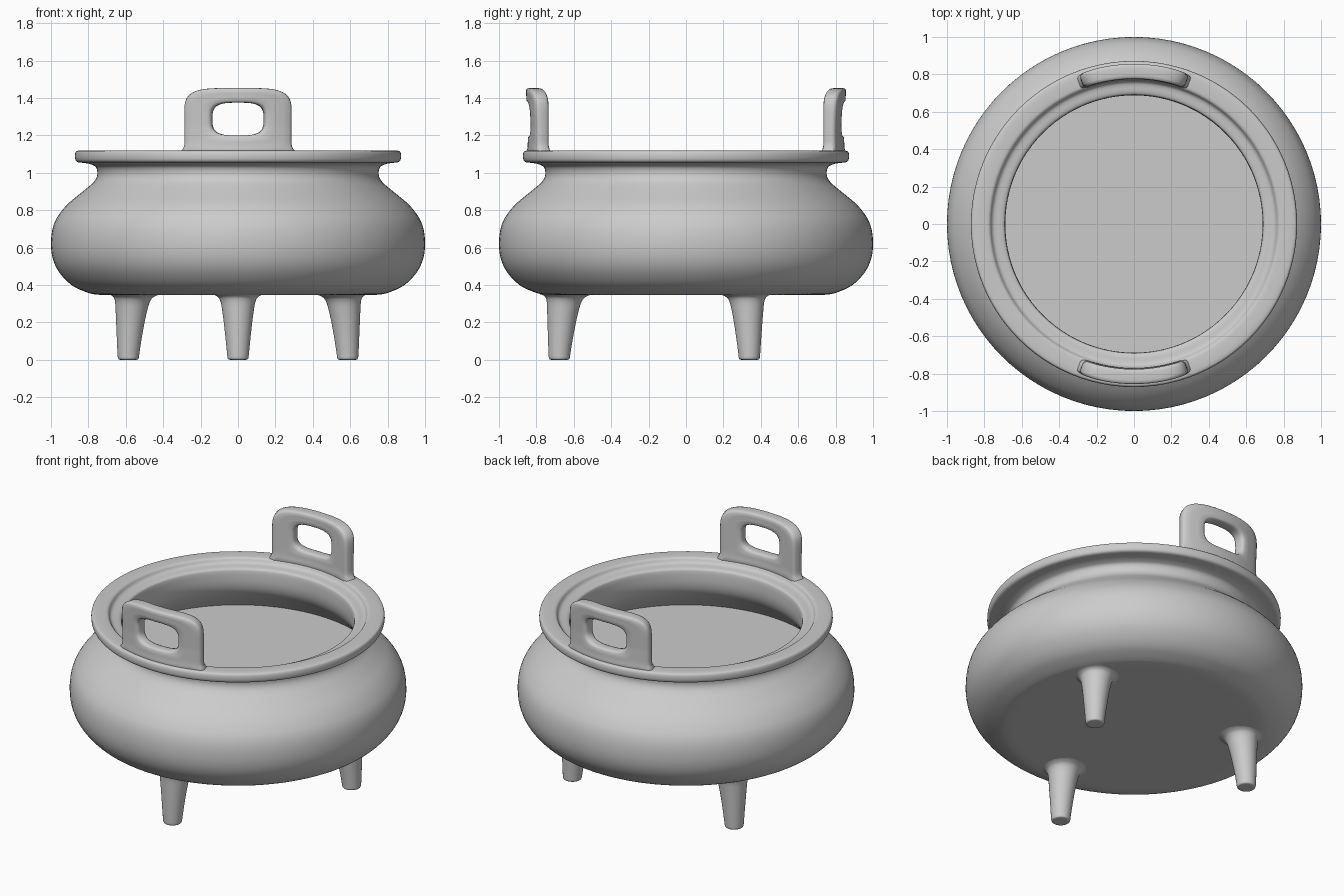
import bpy, bmesh
from math import sin, cos, pi, asin

if "Cube" in bpy.data.objects:
    bpy.data.objects.remove(bpy.data.objects["Cube"])


def finish(name, bm, angle=40):
    bmesh.ops.remove_doubles(bm, verts=bm.verts, dist=1e-5)
    bmesh.ops.recalc_face_normals(bm, faces=bm.faces)
    mesh = bpy.data.meshes.new(name)
    bm.to_mesh(mesh)
    bm.free()
    ob = bpy.data.objects.new(name, mesh)
    bpy.context.collection.objects.link(ob)
    bpy.ops.object.select_all(action='DESELECT')
    ob.select_set(True)
    bpy.context.view_layer.objects.active = ob
    bpy.ops.object.shade_smooth_by_angle(angle=angle * pi / 180)
    return ob


def rounded(points, passes=3):
    # corner cutting turns a control polygon into a smooth profile
    for _ in range(passes):
        out = [points[0]]
        for p, q in zip(points, points[1:]):
            out.append(tuple(a * 0.75 + b * 0.25 for a, b in zip(p, q)))
            out.append(tuple(a * 0.25 + b * 0.75 for a, b in zip(p, q)))
        points = out + [points[-1]]
    return points


def loft(bm, rings, wrap=False):
    loops = [[bm.verts.new(p) for p in ring] for ring in rings]
    pairs = list(zip(loops, loops[1:]))
    if wrap:
        pairs.append((loops[-1], loops[0]))
    n = len(loops[0])
    for a, b in pairs:
        for i in range(n):
            j = (i + 1) % n
            bm.faces.new((a[i], a[j], b[j], b[i]))
    return loops


def circle(r, z, cx=0, cy=0, n=96):
    return [(cx + r * cos(2 * pi * i / n), cy + r * sin(2 * pi * i / n), z)
            for i in range(n)]


# bowl: belly, neck, flat rim, stepped mouth and inner wall
wall = rounded([(0.60, 0.347), (0.68, 0.347), (0.74, 0.347), (0.80, 0.355), (0.91, 0.405),
                (1.0, 0.53), (1.0, 0.71), (0.93, 0.82), (0.83, 0.90), (0.752, 0.965),
                (0.752, 1.03), (0.79, 1.048), (0.83, 1.054), (0.86, 1.056),
                (0.872, 1.072), (0.872, 1.107), (0.86, 1.12), (0.79, 1.12), (0.77, 1.115),
                (0.76, 1.095), (0.745, 1.086), (0.705, 1.082), (0.688, 1.07),
                (0.688, 0.95), (0.74, 0.87), (0.84, 0.775)])
bm = bmesh.new()
loops = loft(bm, [circle(r, z) for r, z in wall])
bm.faces.new(loops[0])      # flat underside
bm.faces.new(loops[-1])     # flat inner floor
finish("bowl", bm)

# three tapered legs: (radius, height, distance from the axis)
leg = rounded([(0.02, 0.0, 0.677), (0.046, 0.0, 0.677), (0.056, 0.006, 0.677),
               (0.058, 0.03, 0.677), (0.07, 0.15, 0.669), (0.082, 0.25, 0.660),
               (0.094, 0.325, 0.650), (0.12, 0.346, 0.640), (0.15, 0.352, 0.636)])
for k, name in enumerate(("front_leg", "right_leg", "left_leg")):
    a = -pi / 2 + k * 2 * pi / 3
    bm = bmesh.new()
    loops = loft(bm, [circle(r, z, d * cos(a), d * sin(a), 40) for r, z, d in leg])
    bm.faces.new(loops[0])
    bm.faces.new(loops[-1])
    finish(name, bm)


# handles: rounded plates with a window, bent along the rim
MID = 1.2875


def outline(a, up, down, n_up, n_down, count=112):
    pts = []
    for i in range(count):
        c, s = cos(2 * pi * i / count), sin(2 * pi * i / count)
        h, n = (up, n_up) if s >= 0 else (down, n_down)
        r = (abs(c / a) ** n + abs(s / h) ** n) ** (-1 / n)
        pts.append((r * c, MID + r * s))
    return pts


def bend(x, z, depth, side):
    flare = max(0.0, min(1.0, (1.155 - z) / 0.045)) ** 2
    x *= 1 + 0.08 * flare
    lean = 0.010 * max(0.0, (z - 1.25) / 0.2) if depth > 0 else 0
    grow = 0.006 * flare * (1 if depth > 0 else -1)
    t = asin(x / 0.81)
    r = 0.811 + depth + lean + grow
    return (r * sin(t) * side, r * cos(t) * side, z)


outer = outline(0.280, 0.166, 0.19, 4.2, 30)
hole = outline(0.139, 0.0875, 0.0875, 3.3, 3.3)


def blend(t):
    return [(p[0] * (1 - t) + q[0] * t, p[1] * (1 - t) + q[1] * t)
            for p, q in zip(outer, hole)]


# section path around the plate: (outline-to-window fraction, depth), rounded corners
half = 0.035
section = [(0, 0.45), (0.03, 0.8), (0.12, 1), (0.35, 1), (0.65, 1), (0.88, 1),
           (0.97, 0.8), (1, 0.45)]
section += [(t, -d) for t, d in reversed(section)]
for name, side in (("back_handle", 1), ("front_handle", -1)):
    bm = bmesh.new()
    loft(bm, [[bend(x, z, d * half, side) for x, z in blend(t)] for t, d in section],
         wrap=True)
    finish(name, bm, 60)
